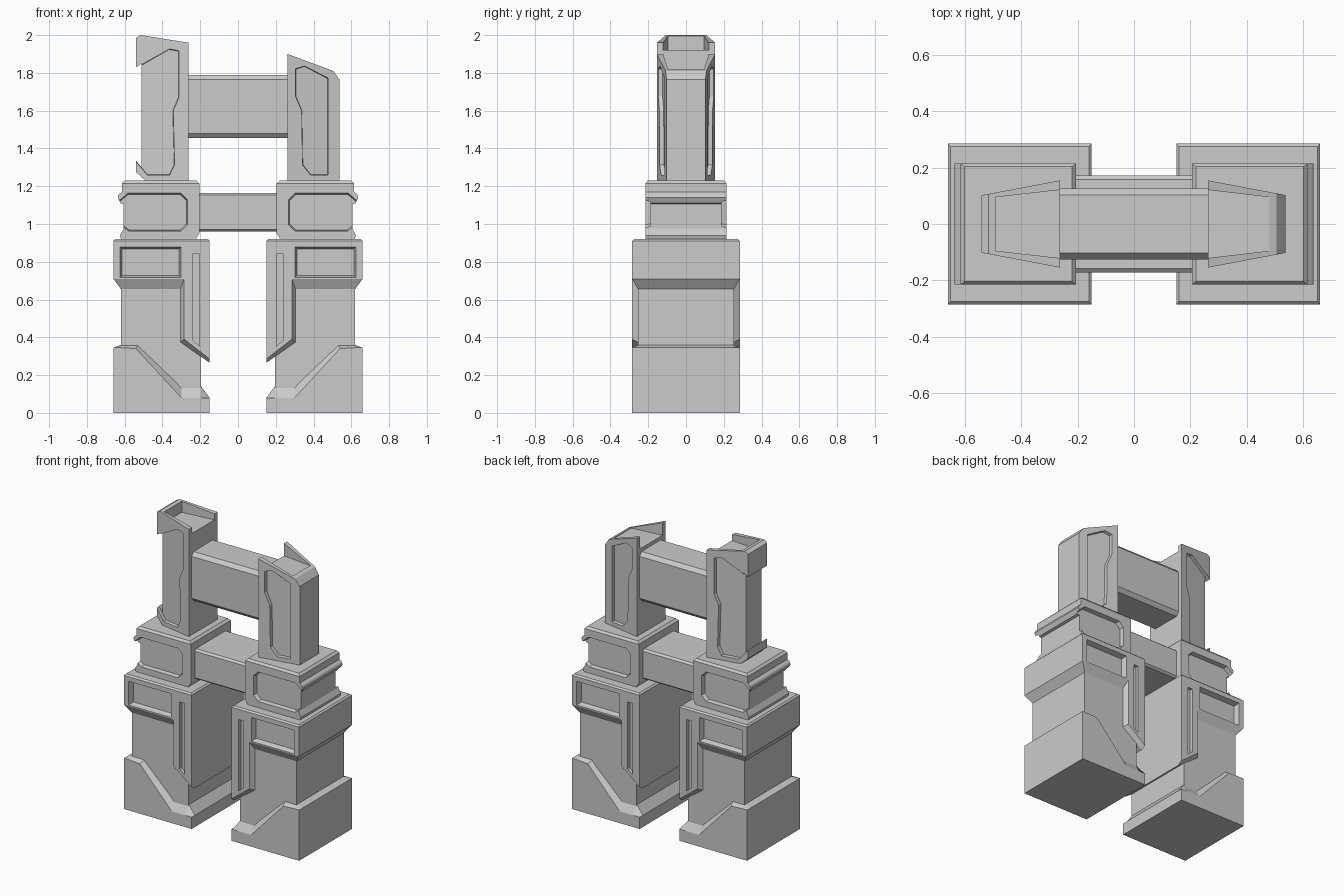
import bpy, bmesh

if "Cube" in bpy.data.objects:
    bpy.data.objects.remove(bpy.data.objects["Cube"])


def loft(name, loops):
    """Skin a row of equal-length closed loops and cap both ends."""
    bm = bmesh.new()
    rings = [[bm.verts.new(p) for p in loop] for loop in loops]
    n = len(rings[0])
    for a, b in zip(rings, rings[1:]):
        for i in range(n):
            j = (i + 1) % n
            bm.faces.new((a[i], a[j], b[j], b[i]))
    bm.faces.new(rings[0])
    bm.faces.new(rings[-1])
    bmesh.ops.recalc_face_normals(bm, faces=bm.faces)
    me = bpy.data.meshes.new(name)
    bm.to_mesh(me)
    bm.free()
    ob = bpy.data.objects.new(name, me)
    bpy.context.collection.objects.link(ob)
    return ob


def at(profile, s, y):
    """Front profile (x, z) placed at depth y; y may depend on x."""
    return [(s * x, y(x) if callable(y) else y, z) for x, z in profile]


def stack(name, s, levels):
    """Rectangular sections (z, x0, x1, half depth) from bottom to top."""
    return loft(name, [[(s * x0, -h, z), (s * x1, -h, z), (s * x1, h, z), (s * x0, h, z)]
                       for z, x0, x1, h in levels])


def cut(ob, cutter):
    mod = ob.modifiers.new("cut", 'BOOLEAN')
    mod.operation = 'DIFFERENCE'
    mod.solver = 'EXACT'
    mod.object = cutter
    bpy.context.view_layer.objects.active = ob
    bpy.ops.object.modifier_apply(modifier=mod.name)
    bpy.data.objects.remove(cutter)


def cut_both(ob, s, outer, inner, y_out, y_in):
    """Sink the same recess into the front and the back."""
    for k in (-1, 1):
        place = lambda y: (lambda x: k * (y(x) if callable(y) else y))
        cut(ob, loft("cutter", [at(outer, s, place(y_out)), at(inner, s, place(y_in))]))


def shrink(profile, d):
    """Pull a profile in towards its centre by about d per side."""
    xs, zs = [p[0] for p in profile], [p[1] for p in profile]
    cx, cz = (min(xs) + max(xs)) / 2, (min(zs) + max(zs)) / 2
    fx, fz = 1 - 2 * d / (max(xs) - min(xs)), 1 - 2 * d / (max(zs) - min(zs))
    return [(cx + (x - cx) * fx, cz + (z - cz) * fz) for x, z in profile]


for s, side in ((-1, "left"), (1, "right")):
    # foot with sloped front lip
    face = [(.15, 0), (.66, 0), (.66, .345), (.62, .345), (.54, .34), (.30, .08), (.195, .08), (.15, .08)]
    core = [(.15, 0), (.66, 0), (.66, .345), (.62, .36), (.53, .36), (.30, .14), (.195, .14), (.15, .08)]
    loft(side + "_foot", [at(face, s, -.285), at(core, s, -.25), at(core, s, .25), at(face, s, .285)])

    # leg core
    stack(side + "_leg_core", s, [(.05, .195, .62, .255), (.67, .195, .62, .255)])

    # leg cap with window recess
    cap = stack(side + "_leg_cap", s, [(.655, .2, .62, .255), (.71, .15, .66, .285),
                                       (.91, .15, .66, .285), (.92, .16, .65, .275)])
    win = [(.30, .716), (.625, .716), (.625, .88), (.30, .88)]
    cut_both(cap, s, win, shrink(win, .012), .29, .25)

    # inner pillar with narrow slot
    face = [(.15, .9), (.285, .9), (.285, .39), (.15, .285)]
    core = [(.15, .9), (.305, .9), (.305, .375), (.15, .265)]
    pillar = loft(side + "_inner_pillar",
                  [at(face, s, -.285), at(core, s, -.255), at(core, s, .255), at(face, s, .285)])
    slot = [(.205, .355), (.24, .385), (.24, .84), (.205, .84)]
    cut_both(pillar, s, slot, slot, .3, .262)
    cut_both(cap, s, slot, slot, .3, .262)

    # middle block, notched on the outside
    mid = [(.23, .91), (.615, .91), (.625, .94), (.605, .975), (.605, 1.105), (.622, 1.11),
           (.637, 1.14), (.632, 1.155), (.615, 1.17), (.615, 1.21), (.205, 1.21), (.205, .95)]
    block = loft(side + "_middle_block", [at(mid, s, -.215), at(mid, s, .215)])
    panel = [(.265, .995), (.30, .96), (.58, .96), (.66, 1.02), (.66, 1.10), (.585, 1.165), (.30, 1.165), (.265, 1.13)]
    cut_both(block, s, panel, shrink(panel, .008), .225, .187)
    stack(side + "_block_top", s, [(1.205, .205, .615, .215), (1.215, .205, .615, .215),
                                   (1.23, .22, .60, .203)])


# tower depth narrows toward the outside
def depth(x):
    return .155 - (x - .26) * .19


def tower(name, s, profile, panel, trough_z, trough_x):
    ob = loft(name, [at(profile, s, lambda x: -depth(x)), at(profile, s, depth)])
    cut_both(ob, s, panel, shrink(panel, .006), lambda x: depth(x) + .03, lambda x: depth(x) - .022)
    # trough in the top, open toward the inside
    plan = [(.2, .128), (trough_x, .095)]
    cut(ob, loft("cutter", [[(s * x, k * h, z) for (x, h), k in
                             ((plan[0], -1), (plan[1], -1), (plan[1], 1), (plan[0], 1))]
                            for z in (trough_z, 2.2)]))


tower("left_tower", -1,
      [(.262, 1.22), (.48, 1.22), (.54, 1.275), (.54, 1.335), (.51, 1.30), (.51, 1.85), (.54, 1.83),
       (.54, 1.985), (.515, 2.0), (.262, 1.96)],
      [(.36, 1.255), (.48, 1.255), (.62, 1.42), (.62, 1.785), (.36, 1.93), (.31, 1.92), (.31, 1.67),
       (.34, 1.60), (.333, 1.31)],
      1.92, .49)
tower("right_tower", 1,
      [(.262, 1.22), (.537, 1.22), (.537, 1.765), (.505, 1.81), (.262, 1.90)],
      [(.385, 1.255), (.48, 1.255), (.48, 1.775), (.35, 1.84), (.30, 1.825), (.30, 1.68), (.335, 1.60),
       (.34, 1.31)],
      1.815, .48)


def beam(name, half_x, h, z0, z1, cy, cz):
    ring = [(-h, z0 + cz), (-h + cy, z0), (h - cy, z0), (h, z0 + cz),
            (h, z1 - cz), (h - cy, z1), (-h + cy, z1), (-h, z1 - cz)]
    loft(name, [[(x, y, z) for y, z in ring] for x in (-half_x, half_x)])


# cross beams
beam("upper_beam", .28, .125, 1.455, 1.79, .022, .025)
beam("lower_beam", .25, .172, .96, 1.165, .014, .012)
